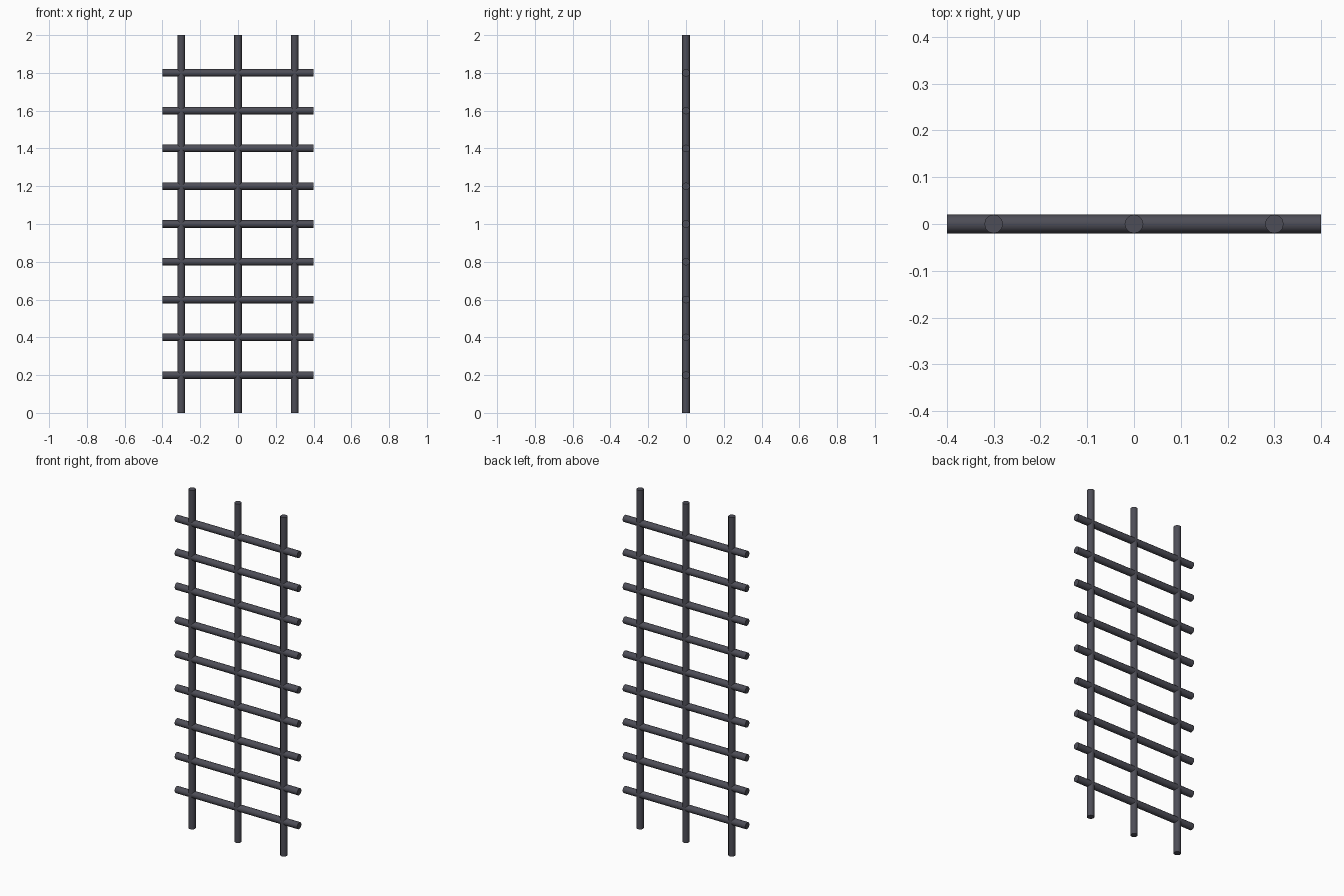
import bpy
from math import pi, radians

if "Cube" in bpy.data.objects:
    bpy.data.objects.remove(bpy.data.objects["Cube"])

RADIUS = 0.02
SIDES = 12

iron = bpy.data.materials.new("dark_iron")
iron.diffuse_color = (0.075, 0.075, 0.095, 1)
iron.use_nodes = True
iron.node_tree.nodes["Principled BSDF"].inputs["Base Color"].default_value = iron.diffuse_color


def bar(name, length, location, rotation=(0, 0, 0)):
    bpy.ops.mesh.primitive_cylinder_add(
        vertices=SIDES, radius=RADIUS, depth=length,
        end_fill_type='TRIFAN', location=location, rotation=rotation)
    ob = bpy.context.object
    ob.name = name
    ob.data.materials.append(iron)
    bpy.ops.object.shade_smooth_by_angle(angle=radians(40))


# Upright bars
for i, x in enumerate((-0.3, 0, 0.3)):
    bar(f"upright_bar_{i + 1}", 2, (x, 0, 1))

# Horizontal cross bars
for i in range(1, 10):
    bar(f"cross_bar_{i}", 0.8, (0, 0, 0.2 * i), (0, pi / 2, 0))
